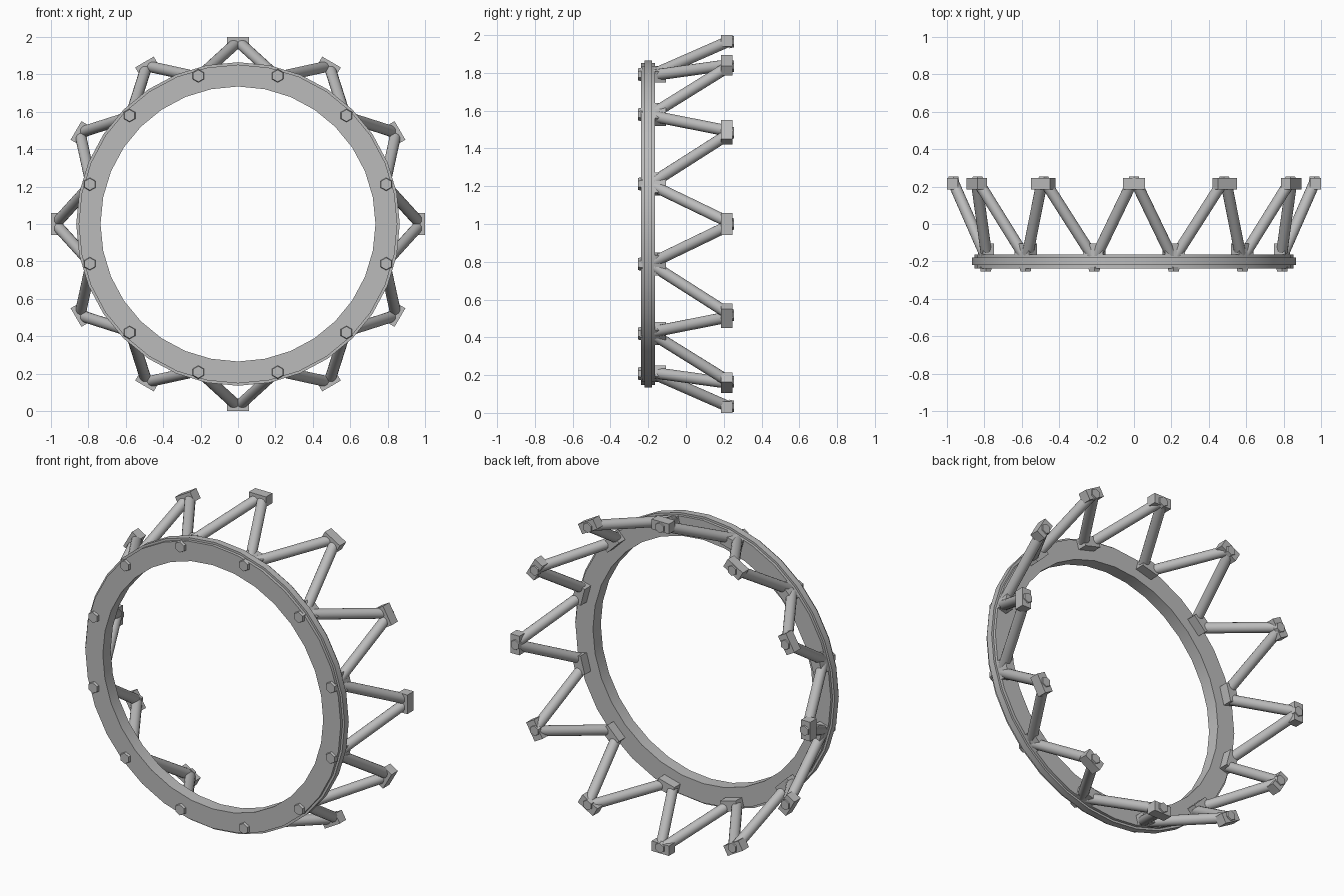
import bpy, bmesh, math
from mathutils import Vector, Matrix

if "Cube" in bpy.data.objects:
    bpy.data.objects.remove(bpy.data.objects["Cube"])

grey = bpy.data.materials.new("plain grey")
grey.diffuse_color = (0.5, 0.5, 0.5, 1)
grey.use_nodes = True
grey.node_tree.nodes["Principled BSDF"].inputs["Base Color"].default_value = grey.diffuse_color


def finish(bm, name, smooth=False):
    bmesh.ops.recalc_face_normals(bm, faces=bm.faces)
    me = bpy.data.meshes.new(name)
    bm.to_mesh(me)
    bm.free()
    me.materials.append(grey)
    ob = bpy.data.objects.new(name, me)
    bpy.context.collection.objects.link(ob)
    if smooth:
        bpy.ops.object.select_all(action='DESELECT')
        ob.select_set(True)
        bpy.context.view_layer.objects.active = ob
        bpy.ops.object.shade_smooth_by_angle(angle=math.radians(35))
    return ob


def polar(deg, r, y, t=0.0):
    """Point at an angle and radius round the ring axis, shifted t along the tangent."""
    a = math.radians(deg)
    return Vector((r * math.cos(a) - t * math.sin(a), y, 1 + r * math.sin(a) + t * math.cos(a)))


def ring(name, profile, segs):
    bm = bmesh.new()
    loops = [[bm.verts.new(polar(360 * i / segs, r, y)) for r, y in profile] for i in range(segs)]
    n = len(profile)
    for i in range(segs):
        a, b = loops[i], loops[(i + 1) % segs]
        for j in range(n):
            k = (j + 1) % n
            bm.faces.new((a[j], a[k], b[k], b[j]))
    finish(bm, name, True)


def block(name, deg, r, y, size):
    """Box with size = (radial, depth, tangent)."""
    bm = bmesh.new()
    m = (Matrix.Translation(polar(deg, r, y)) @ Matrix.Rotation(-math.radians(deg), 4, 'Y')
         @ Matrix.Diagonal((*size, 1)))
    bmesh.ops.create_cube(bm, size=1, matrix=m)
    finish(bm, name)


def rod(name, p, q, r1, r2, segs, smooth):
    bm = bmesh.new()
    d = q - p
    m = Matrix.Translation((p + q) / 2) @ d.to_track_quat('Z', 'Y').to_matrix().to_4x4()
    bmesh.ops.create_cone(bm, cap_ends=True, segments=segs, radius1=r1, radius2=r2,
                          depth=d.length, matrix=m)
    finish(bm, name, smooth)


# stepped base ring
ring("base_ring", [(0.735, -0.238), (0.852, -0.238), (0.852, -0.22), (0.865, -0.22),
                   (0.865, -0.18), (0.852, -0.18), (0.852, -0.163), (0.735, -0.163)], 32)

for k in range(12):
    tip, base = 30 * k, 30 * k + 15
    # outer tip block with its bolt
    block("tip_block", tip, 0.97, 0.215, (0.06, 0.06, 0.115))
    rod("tip_bolt", polar(tip, 0.965, 0.23), polar(tip, 0.965, 0.253), 0.035, 0.03, 6, False)
    # foot block behind the ring, bolt head in front
    block("foot_block", base, 0.82, -0.135, (0.06, 0.06, 0.11))
    rod("ring_bolt", polar(base, 0.82, -0.23), polar(base, 0.82, -0.253), 0.037, 0.032, 6, False)
    # pair of slanted struts
    for s in (-1, 1):
        rod("strut", polar(tip, 0.965, 0.22, s * 0.012), polar(tip + s * 15, 0.82, -0.165, -s * 0.015),
            0.03, 0.03, 16, True)
